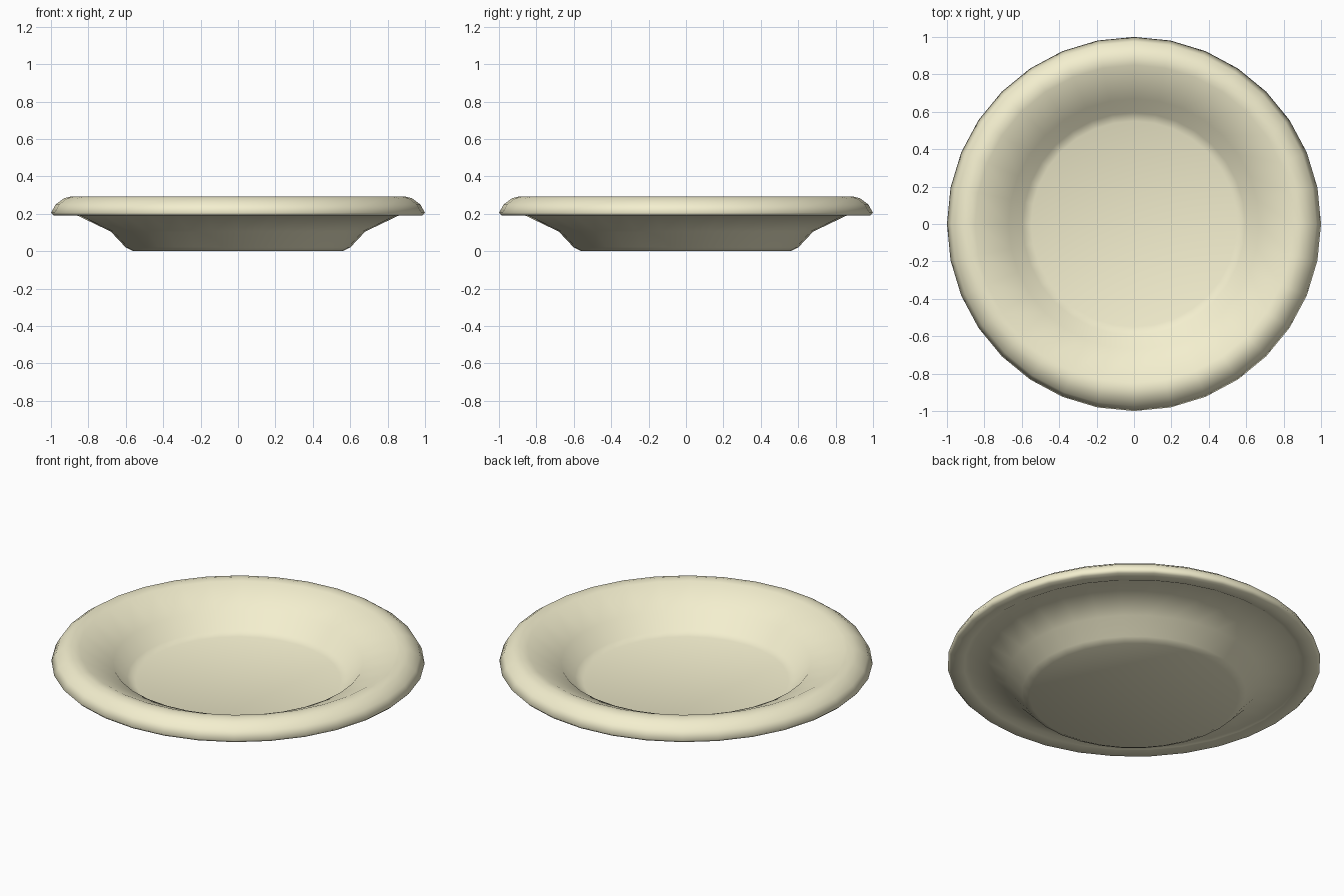
import bpy, bmesh, math

if "Cube" in bpy.data.objects:
    bpy.data.objects.remove(bpy.data.objects["Cube"])

SEGMENTS = 32

# Plate cross-section (radius, height): underside, rim, then inside
PROFILE = [
    (0.56, 0.0), (0.60, 0.02), (0.68, 0.105), (0.885, 0.203),
    (0.91, 0.19), (0.985, 0.19), (1.0, 0.205),
    (0.975, 0.25), (0.93, 0.283), (0.89, 0.293), (0.85, 0.288),
    (0.67, 0.203), (0.595, 0.115), (0.55, 0.098),
]


def lathe(name, profile, color):
    bm = bmesh.new()
    rings = []
    for r, z in profile:
        rings.append([bm.verts.new((r * math.cos(2 * math.pi * i / SEGMENTS),
                                    r * math.sin(2 * math.pi * i / SEGMENTS), z))
                      for i in range(SEGMENTS)])
    for a, b in zip(rings, rings[1:]):
        for i in range(SEGMENTS):
            j = (i + 1) % SEGMENTS
            bm.faces.new((a[i], a[j], b[j], b[i]))
    # Flat foot and flat floor
    bm.faces.new(rings[0][::-1])
    bm.faces.new(rings[-1])
    bmesh.ops.recalc_face_normals(bm, faces=bm.faces[:])
    mesh = bpy.data.meshes.new(name)
    bm.to_mesh(mesh)
    bm.free()
    mesh.polygons.foreach_set("use_smooth", [True] * len(mesh.polygons))
    mat = bpy.data.materials.new(name + "_cream")
    mat.diffuse_color = color
    mat.use_nodes = True
    mat.node_tree.nodes["Principled BSDF"].inputs["Base Color"].default_value = mat.diffuse_color
    mesh.materials.append(mat)
    obj = bpy.data.objects.new(name, mesh)
    bpy.context.collection.objects.link(obj)
    return obj


# Round dinner plate
lathe("plate", PROFILE, (0.90, 0.86, 0.62, 1.0))
